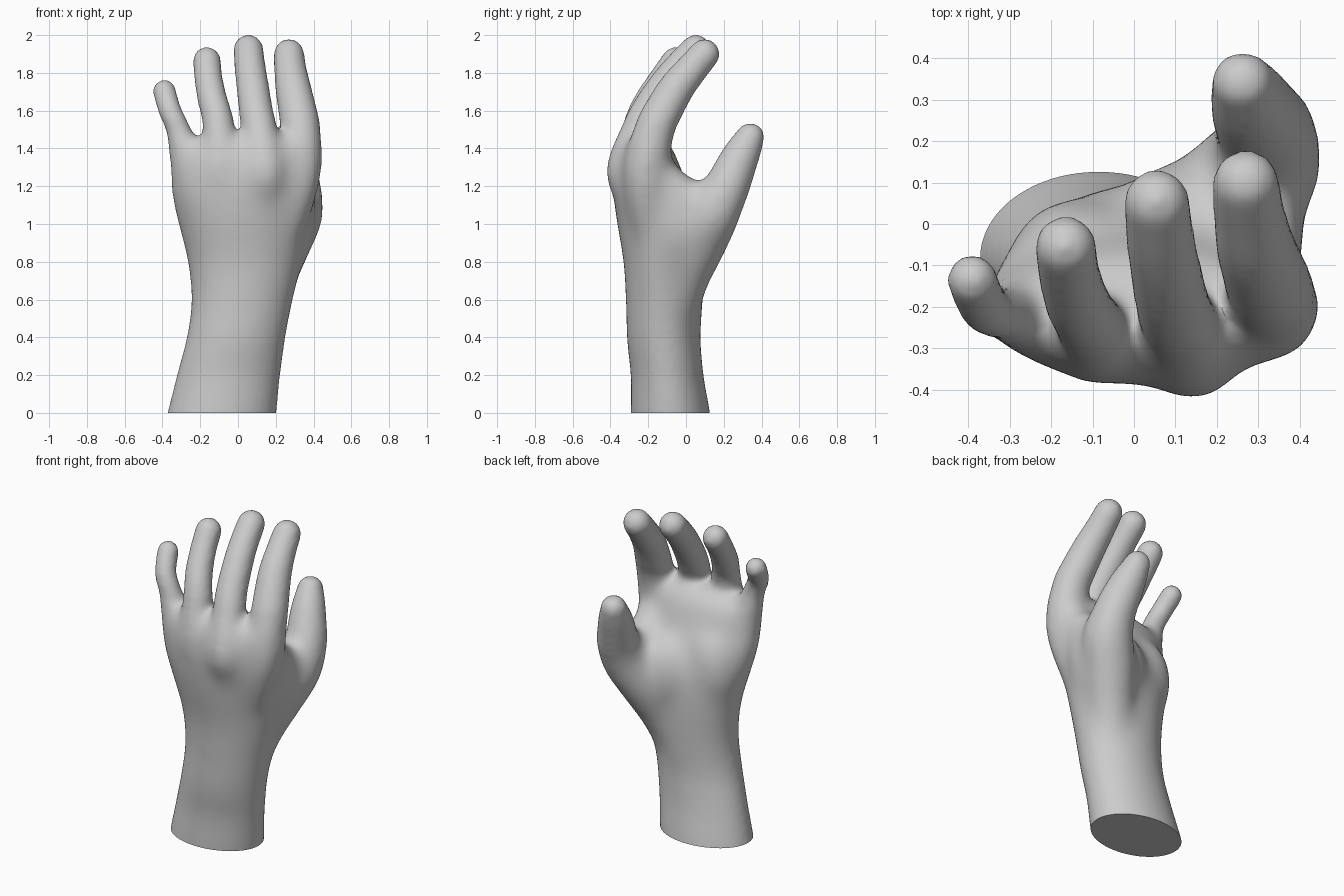
import bpy, bmesh, math
from mathutils import Vector, Matrix

cube = bpy.data.objects.get("Cube")
if cube:
    bpy.data.objects.remove(cube)

skin = bpy.data.materials.new("plain grey")
skin.use_nodes = True
GREY = (0.6, 0.6, 0.6, 1)
skin.diffuse_color = GREY
skin.node_tree.nodes["Principled BSDF"].inputs["Base Color"].default_value = GREY

bm = bmesh.new()
SIDES = 32


def spline(keys, steps=6):
    """Smooth curve through rows of numbers."""
    rows = [Vector(k) for k in keys]
    rows = [rows[0] * 2 - rows[1]] + rows + [rows[-1] * 2 - rows[-2]]
    out = []
    for a, b, c, d in zip(rows, rows[1:], rows[2:], rows[3:]):
        for i in range(steps):
            t = i / steps
            out.append(b + (c - a) * (t / 2) + (a * 2 - b * 5 + c * 4 - d) * (t * t / 2)
                       + (b * 3 - a - c * 3 + d) * (t ** 3 / 2))
    return out + [rows[-2]]


def loft(rings):
    """Closed tube through rings of points."""
    loops = [[bm.verts.new(p) for p in ring] for ring in rings]
    for lo, hi in zip(loops, loops[1:]):
        for i in range(SIDES):
            j = (i + 1) % SIDES
            bm.faces.new((lo[i], lo[j], hi[j], hi[i]))
    bm.faces.new(loops[0][::-1])
    bm.faces.new(loops[-1])


def ellipse(center, u, v):
    turns = [math.tau * i / SIDES for i in range(SIDES)]
    return [center + u * math.cos(a) + v * math.sin(a) for a in turns]


def ball(center, size):
    m = Matrix.Translation(center) @ Matrix.Diagonal((*size, 1))
    bmesh.ops.create_uvsphere(bm, u_segments=24, v_segments=16, radius=1, matrix=m)


def limb(keys):
    """Round tube given by x, y, z, radius, with domed ends."""
    rows = spline(keys)
    pts = [Vector(r[:3]) for r in rows]
    rings = []
    for i, p in enumerate(pts):
        along = (pts[min(i + 1, len(pts) - 1)] - pts[max(i - 1, 0)]).normalized()
        u = Vector((0, 1, 0)).cross(along).normalized()
        v = along.cross(u)
        rings.append(ellipse(p, u * rows[i][3], v * rows[i][3]))
    loft(rings)
    for end in (0, -1):
        ball(pts[end], [rows[end][3]] * 3)


# Forearm and palm: center x, center y, half width, half depth, height
arm = spline([
    (-.12, -.07, .295, .22, -.2), (-.085, -.083, .288, .21, 0),
    (-.05, -.1, .273, .193, .2), (-.01, -.118, .263, .196, .4),
    (.022, -.115, .273, .206, .6), (.035, -.117, .305, .216, .8),
    (.025, -.14, .345, .226, 1), (.025, -.175, .38, .21, 1.15),
    (.03, -.203, .392, .182, 1.28), (.035, -.215, .385, .145, 1.4),
    (.08, -.22, .25, .08, 1.47)])
loft([ellipse(Vector((r[0], r[1], r[4])), Vector((r[2], 0, 0)), Vector((0, r[3], 0)))
      for r in arm])

# Fingers, from index to little, each rising out of the back of the hand
limb([(.2, -.17, .85, .1), (.3, -.21, 1.15, .115), (.327, -.205, 1.33, .124),
      (.33, -.165, 1.5, .108), (.315, -.12, 1.6, .102), (.292, -.05, 1.72, .095),
      (.277, .03, 1.82, .086), (.27, .098, 1.9, .081)])
limb([(.08, -.2, .85, .1), (.13, -.28, 1.15, .105), (.14, -.312, 1.29, .118),
      (.112, -.245, 1.5, .096), (.095, -.2, 1.6, .09), (.08, -.13, 1.71, .087),
      (.065, -.045, 1.82, .083), (.055, .052, 1.923, .08)])
limb([(-.04, -.2, .85, .1), (-.08, -.265, 1.15, .1), (-.085, -.28, 1.31, .112),
      (-.108, -.24, 1.55, .083), (-.136, -.19, 1.66, .079),
      (-.156, -.12, 1.77, .075), (-.165, -.055, 1.863, .075)])
limb([(-.14, -.17, .85, .1), (-.23, -.2, 1.15, .1), (-.268, -.21, 1.34, .1),
      (-.318, -.215, 1.5, .067), (-.36, -.2, 1.6, .061), (-.39, -.135, 1.703, .062)])

# Thumb with its fleshy base
limb([(.1, -.07, .5, .12), (.17, -.01, .72, .14), (.238, .065, .9, .153),
      (.308, .137, 1.05, .147), (.32, .205, 1.18, .126), (.297, .26, 1.3, .11),
      (.275, .31, 1.4, .092), (.262, .34, 1.46, .076)])

# Web between thumb and index finger
limb([(.12, -.1, .6, .13), (.2, -.07, .8, .14), (.265, -.04, .97, .14),
      (.295, -.04, 1.13, .12)])
limb([(.3, -.14, 1.24, .11), (.29, .02, 1.125, .11), (.295, .12, 1.09, .115)])

# Fleshy mounds of the palm
ball((.12, .01, .97), (.17, .14, .24))
ball((-.13, -.08, 1.03), (.17, .145, .26))

# Blend all parts into one skin
mesh = bpy.data.meshes.new("hand")
bm.to_mesh(mesh)
bm.free()
hand = bpy.data.objects.new("hand", mesh)
bpy.context.collection.objects.link(hand)
remesh = hand.modifiers.new("blend", "REMESH")
remesh.mode = "VOXEL"
remesh.voxel_size = 0.016
soften = hand.modifiers.new("soften", "SMOOTH")
soften.factor = 0.5
soften.iterations = 10
graph = bpy.context.evaluated_depsgraph_get()
skin_mesh = bpy.data.meshes.new_from_object(hand.evaluated_get(graph))
hand.modifiers.clear()
hand.data = skin_mesh

# Soften the palm further, in a region that shrinks so its border fades out
bm = bmesh.new()
bm.from_mesh(skin_mesh)
STEPS = 40
for step in range(STEPS):
    fade = step / STEPS
    low, high, reach = .3 + .3 * fade, 1.56 - .2 * fade, .34 - .16 * fade
    palm = [v for v in bm.verts if low < v.co.z < high
            and v.co.y < reach - .4 * max(0, v.co.z - 1.1)]
    bmesh.ops.smooth_vert(bm, verts=palm, factor=0.5,
                          use_axis_x=True, use_axis_y=True, use_axis_z=True)

# Flat cut through the forearm
cut = bmesh.ops.bisect_plane(bm, geom=bm.verts[:] + bm.edges[:] + bm.faces[:],
                             plane_co=(0, 0, 0), plane_no=(0, 0, 1), clear_inner=True)
rim = [e for e in cut["geom_cut"] if isinstance(e, bmesh.types.BMEdge)]
bmesh.ops.contextual_create(bm, geom=rim)
bmesh.ops.recalc_face_normals(bm, faces=bm.faces[:])
bm.to_mesh(skin_mesh)
bm.free()

skin_mesh.materials.clear()
skin_mesh.materials.append(skin)
bpy.ops.object.select_all(action="DESELECT")
hand.select_set(True)
bpy.context.view_layer.objects.active = hand
bpy.ops.object.shade_smooth_by_angle(angle=math.radians(45))
